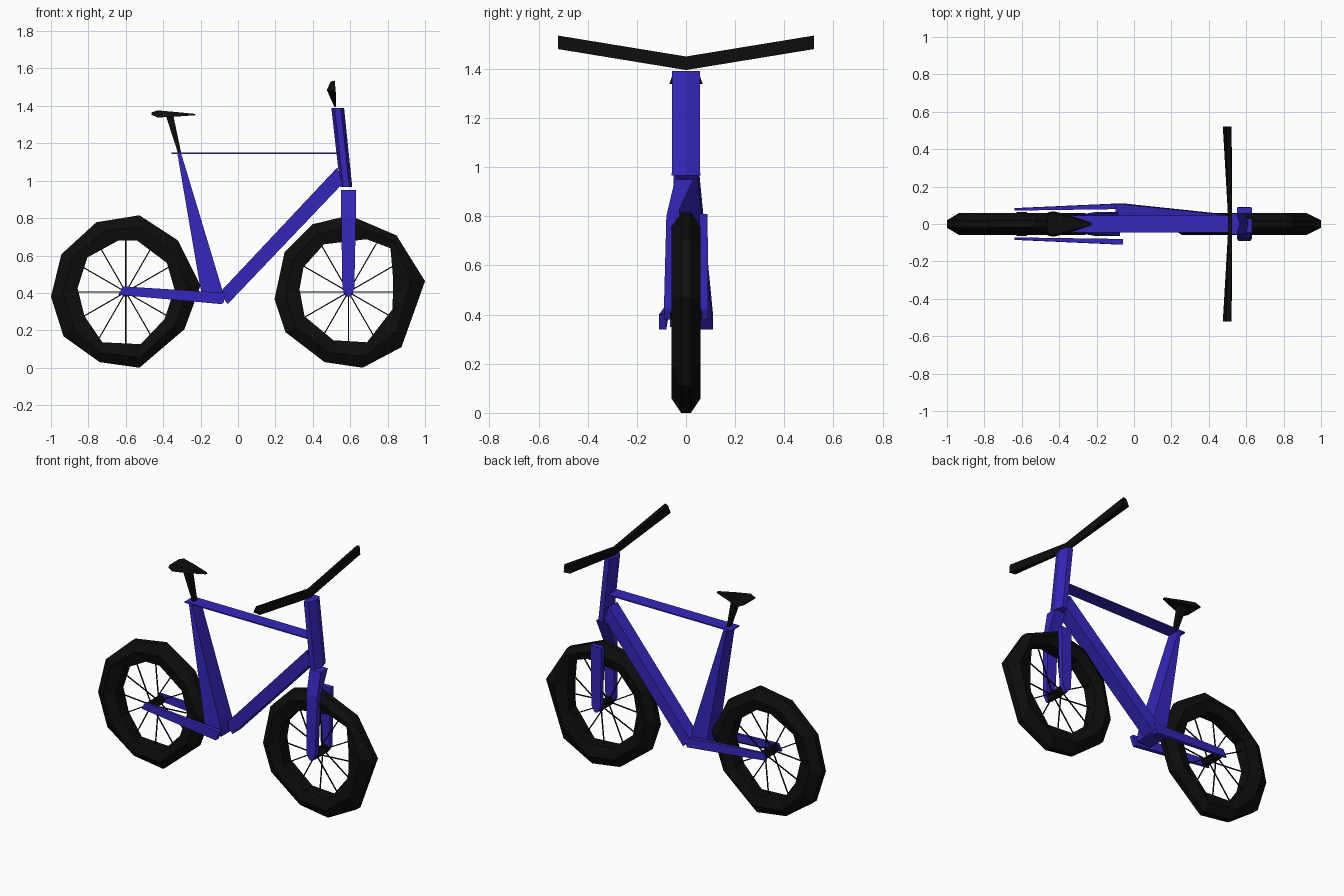
import bpy, bmesh, math
from mathutils import Vector

if "Cube" in bpy.data.objects:
    bpy.data.objects.remove(bpy.data.objects["Cube"])


def material(name, rgb):
    m = bpy.data.materials.new(name)
    m.diffuse_color = (*rgb, 1)
    m.use_nodes = True
    m.node_tree.nodes["Principled BSDF"].inputs["Base Color"].default_value = m.diffuse_color
    return m


BLUE = material("frame_blue", (0.035, 0.02, 0.5))
BLACK = material("rubber_black", (0.004, 0.004, 0.004))


def loft(name, rings, mat, closed=False):
    """Skin a series of equal-length point rings."""
    bm = bmesh.new()
    vs = [[bm.verts.new(p) for p in r] for r in rings]
    n, k = len(rings), len(rings[0])
    for i in range(n if closed else n - 1):
        a, b = vs[i], vs[(i + 1) % n]
        for j in range(k):
            bm.faces.new((a[j], a[(j + 1) % k], b[(j + 1) % k], b[j]))
    if not closed:
        bm.faces.new(vs[0])
        bm.faces.new(vs[-1])
    bmesh.ops.recalc_face_normals(bm, faces=bm.faces)
    me = bpy.data.meshes.new(name)
    bm.to_mesh(me)
    bm.free()
    me.materials.append(mat)
    ob = bpy.data.objects.new(name, me)
    bpy.context.collection.objects.link(ob)
    return ob


def rect(x0, x1, y0, y1, z0, z1=None):
    """Section across x and y; z may differ between its two x ends."""
    z1 = z0 if z1 is None else z1
    return [(x0, y0, z0), (x1, y0, z1), (x1, y1, z1), (x0, y1, z0)]


def hexa(x, z, rx, ry):
    return [(x + rx * math.cos(math.radians(a)), ry * math.sin(math.radians(a)) / 0.866, z)
            for a in range(0, 360, 60)]


# Wheels: uneven ten-sided tyre, hub and thin spokes
def wheel(name, cx, outer, inner):
    rings = []
    for o, i in zip(outer, inner):
        o, i = Vector(o), Vector(i)
        m = o.lerp(i, 0.45)
        rings.append([(p.x, y, p.y) for p, y in
                      ((o, -.02), (m, -.058), (i, -.04), (i, .04), (m, .058), (o, .02))])
    loft(name + "_tyre", rings, BLACK, True)
    cz = 0.405
    loft(name + "_hub", [[(cx + .028 * math.cos(t * math.pi / 3), y, cz + .028 * math.sin(t * math.pi / 3))
                          for t in range(6)] for y in (-.065, .065)], BLACK)
    for s in range(12):
        a = math.radians(30 * s + 0)
        d = Vector((math.cos(a), 0, math.sin(a)))
        t = Vector((-d.z, 0, d.x))
        y = Vector((0, .035 if s % 2 else -.035, 0))
        c = Vector((cx, 0, cz))
        w, h = t * .003, Vector((0, .003, 0))
        loft(f"{name}_spoke_{s}", [[p + w + h, p - w + h, p - w - h, p + w - h]
                                   for p in (c + y + d * .015, c + d * .30)], BLACK)


wheel("rear_wheel", -0.6,
      [(-1, .38), (-.944, .607), (-.757, .778), (-.527, .815), (-.32, .68),
       (-.2, .44), (-.286, .206), (-.527, 0), (-.74, .03), (-.933, .168)],
      [(-.858, .425), (-.805, .59), (-.64, .68), (-.54, .68), (-.38, .56),
       (-.34, .42), (-.393, .26), (-.52, .126), (-.725, .136), (-.82, .275)])
wheel("front_wheel", 0.59,
      [(.195, .366), (.249, .618), (.398, .767), (.596, .815), (.847, .708),
       (1, .463), (.874, .11), (.666, 0), (.463, .03), (.254, .19)],
      [(.329, .42), (.35, .537), (.46, .66), (.687, .687), (.815, .639),
       (.83, .47), (.826, .313), (.69, .136), (.51, .147), (.356, .275)])

# Frame tubes
loft("seat_tube", [rect(-.325, -.305, -.045, .045, 1.15),
                   rect(-.2, -.085, -.065, .065, .42),
                   rect(-.18, -.075, -.065, .065, .35)], BLUE)
loft("top_tube", [[(x, -w, 1.144), (x, w, 1.144), (x, w, 1.152), (x, -w, 1.152)]
                  for x, w in ((-.355, .045), (.54, .045))], BLUE)
loft("down_tube", [rect(-.1, -.055, .02, .11, .40, .34),
                   rect(.53, .56, -.045, .045, 1.07, .985)], BLUE)
loft("head_tube", [hexa(.579, .965, .032, .058), hexa(.533, 1.39, .034, .057)], BLUE)

# Rear stays
for side, s in (("left", 1), ("right", -1)):
    loft("rear_stay_" + side,
         [[(x0, s * y0, z0), (x0, s * y1, z0), (x1, s * y1, z1), (x1, s * y0, z1)]
          for x0, z0, x1, z1, y0, y1 in ((-.64, .39, -.615, .435, .072, .085),
                                         (-.085, .34, -.06, .40, .08, .11))], BLUE)

# Fork legs: one reaches the head tube, the other stops short
loft("fork_leg_right", [rect(.55, .63, -.045, .03, .95), rect(.552, .63, -.08, -.04, .80),
                        rect(.558, .622, -.09, -.055, .42), rect(.582, .6, -.09, -.06, .38)], BLUE)
loft("fork_leg_left", [rect(.552, .63, .055, .088, .81),
                       rect(.558, .622, .06, .09, .42), rect(.582, .6, .065, .09, .38)], BLUE)

# Handlebar halves
for side, s in (("left", 1), ("right", -1)):
    loft("handlebar_" + side,
         [[(.515, 0, 1.395), (.525, 0, 1.395), (.525, 0, 1.45), (.505, 0, 1.45)],
          [(.475, s * .52, 1.485), (.522, s * .52, 1.48), (.517, s * .52, 1.535), (.495, s * .52, 1.53)]],
         BLACK)

# Saddle and post
loft("seat", [[(x, -w, z0), (x, w, z0), (x, w * .8, z1), (x, -w * .8, z1)]
              for x, w, z0, z1 in ((-.462, .062, 1.352, 1.365), (-.43, .068, 1.338, 1.376),
                                   (-.34, .045, 1.342, 1.368), (-.228, .008, 1.35, 1.357))], BLACK)
loft("seat_post", [rect(-.385, -.345, -.025, .025, 1.345), rect(-.32, -.303, -.014, .014, 1.145)], BLACK)
